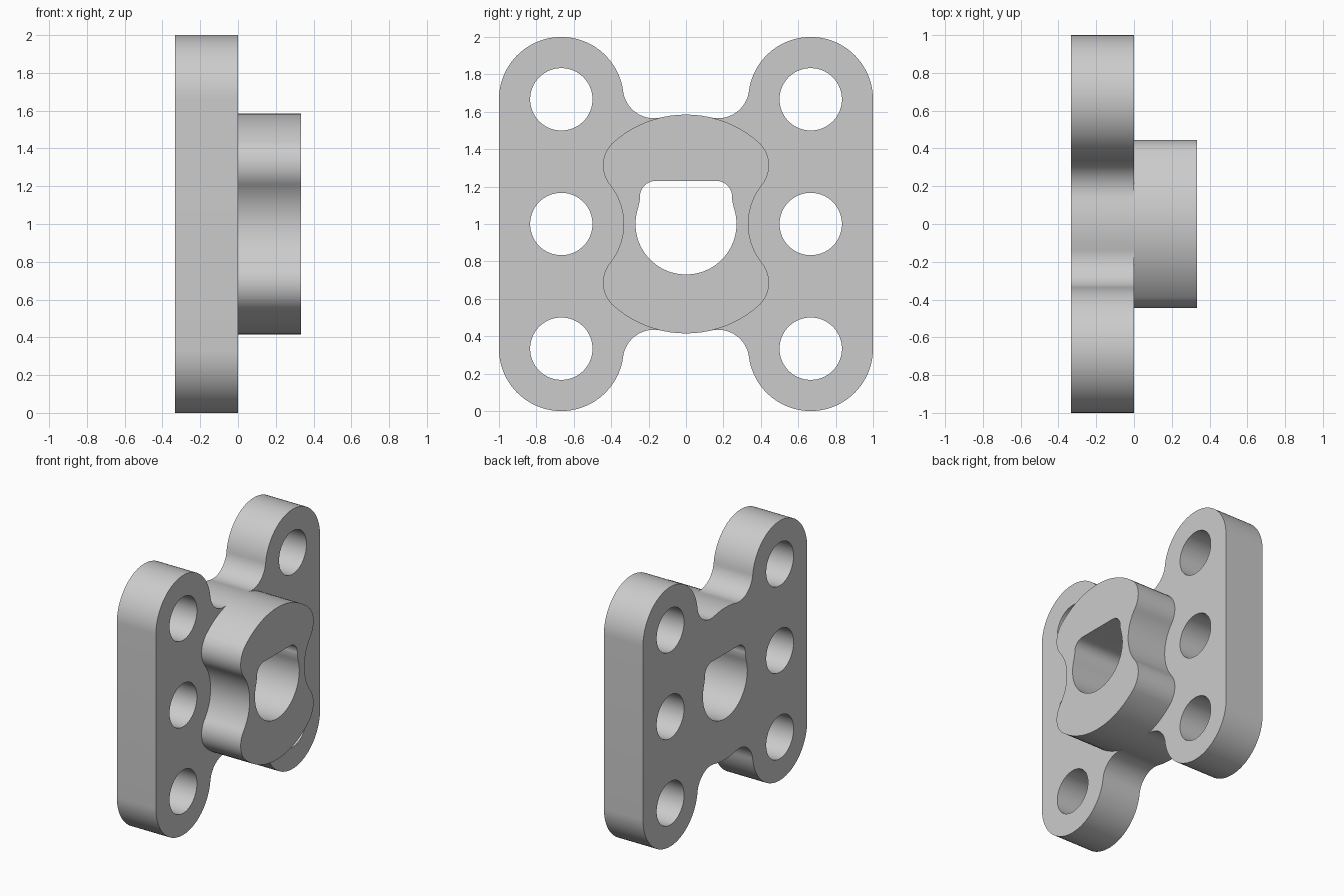
import bpy, bmesh
from math import cos, sin, pi, atan2, radians, sqrt
from mathutils import Vector

cube = bpy.data.objects.get("Cube")
if cube:
    bpy.data.objects.remove(cube, do_unlink=True)

THIRD, SIXTH, HUB = 1 / 3, 1 / 6, 0.585   # layout unit, small radius, hub radius
CENTRE = Vector((0, 0))

grey = bpy.data.materials.new("light_grey")
grey.use_nodes = True
grey.diffuse_color = (0.6, 0.6, 0.6, 1)
grey.node_tree.nodes["Principled BSDF"].inputs["Base Color"].default_value = (0.6, 0.6, 0.6, 1)


def arc(c, r, a0, a1):
    n = max(3, int(abs(a1 - a0) / radians(4)))
    return [c + r * Vector((cos(a0 + (a1 - a0) * i / n), sin(a0 + (a1 - a0) * i / n)))
            for i in range(n + 1)]


def direction(a, b):
    d = b - a
    return atan2(d.y, d.x)


def tangent_centre(p, rp, q, rq):
    """Centre at distance rp from p and rq from q, left of the line p-q."""
    d = (q - p).length
    u = (q - p) / d
    a = (d * d + rp * rp - rq * rq) / (2 * d)
    return p + u * a + Vector((-u.y, u.x)) * sqrt(rp * rp - a * a)


def clean(points):
    out = []
    for p in points:
        if not out or (p - out[-1]).length > 1e-4:
            out.append(p)
    if (out[0] - out[-1]).length < 1e-4:
        out.pop()
    return out


def mirror(points, axis):
    """Append the reversed mirror image of a point run."""
    flip = Vector((-1, 1)) if axis == 0 else Vector((1, -1))
    return points + [p * flip for p in reversed(points)]


def solid(name, loops, x0, x1, base=True):
    """Extrude side-on loops (y, z about the hub) from x0 to x1."""
    bm = bmesh.new()
    ends = ([], [])
    for loop in loops:
        rings = [[bm.verts.new((x, p.x, p.y + 1)) for p in loop] for x in (x0, x1)]
        n = len(loop)
        for i in range(n):
            j = (i + 1) % n
            bm.faces.new((rings[0][i], rings[0][j], rings[1][j], rings[1][i]))
            for ring, edges in zip(rings, ends):
                edges.append(bm.edges.get((ring[i], ring[j])))
    for edges, normal, wanted in zip(ends, ((-1, 0, 0), (1, 0, 0)), (base, True)):
        if wanted:
            bmesh.ops.triangle_fill(bm, use_beauty=True, use_dissolve=False,
                                    edges=edges, normal=normal)
    bmesh.ops.recalc_face_normals(bm, faces=bm.faces[:])
    mesh = bpy.data.meshes.new(name)
    bm.to_mesh(mesh)
    bm.free()
    mesh.materials.append(grey)
    obj = bpy.data.objects.new(name, mesh)
    bpy.context.collection.objects.link(obj)
    bpy.ops.object.select_all(action='DESELECT')
    obj.select_set(True)
    bpy.context.view_layer.objects.active = obj
    bpy.ops.object.shade_smooth_by_angle(angle=radians(35))


# Plate outline: rounded arm, concave fillet, hub crown
arm = Vector((2 * THIRD, 2 * THIRD))
fillet = tangent_centre(CENTRE, HUB + SIXTH, arm, THIRD + SIXTH)
to_hub = direction(fillet, CENTRE)
quarter = (arc(arm, THIRD, 0, direction(arm, fillet))
           + arc(fillet, SIXTH, direction(fillet, arm), to_hub)
           + arc(CENTRE, HUB, to_hub + pi, pi / 2))
plate_outline = clean(mirror(mirror(quarter, 0), 1))

# Boss outline: waist around the side hole, corner lobe, crown
side = Vector((2 * THIRD, 0))
lobe = tangent_centre(CENTRE, HUB - SIXTH, side, THIRD + SIXTH)
out = direction(CENTRE, lobe)
quarter = (arc(side, THIRD, pi, direction(side, lobe))
           + arc(lobe, SIXTH, direction(lobe, side), out)
           + arc(CENTRE, HUB, out, pi / 2))
boss_outline = clean(mirror(mirror(quarter, 0), 1))

# Keyed bore: round below, flat top with rounded corners
half = (arc(CENTRE, 0.27, -pi / 2, radians(19))
        + arc(Vector((0.163, 0.147)), 0.083, radians(-8), pi / 2))
bore = clean(mirror(half, 0))

holes = [clean(arc(Vector((y, z)), SIXTH, 0, 2 * pi))
         for y in (-2 * THIRD, 2 * THIRD) for z in (-2 * THIRD, 0, 2 * THIRD)]

solid("mounting_plate", [plate_outline, bore] + holes, -THIRD, 0)
solid("centre_boss", [boss_outline, bore], 0, THIRD, base=False)
